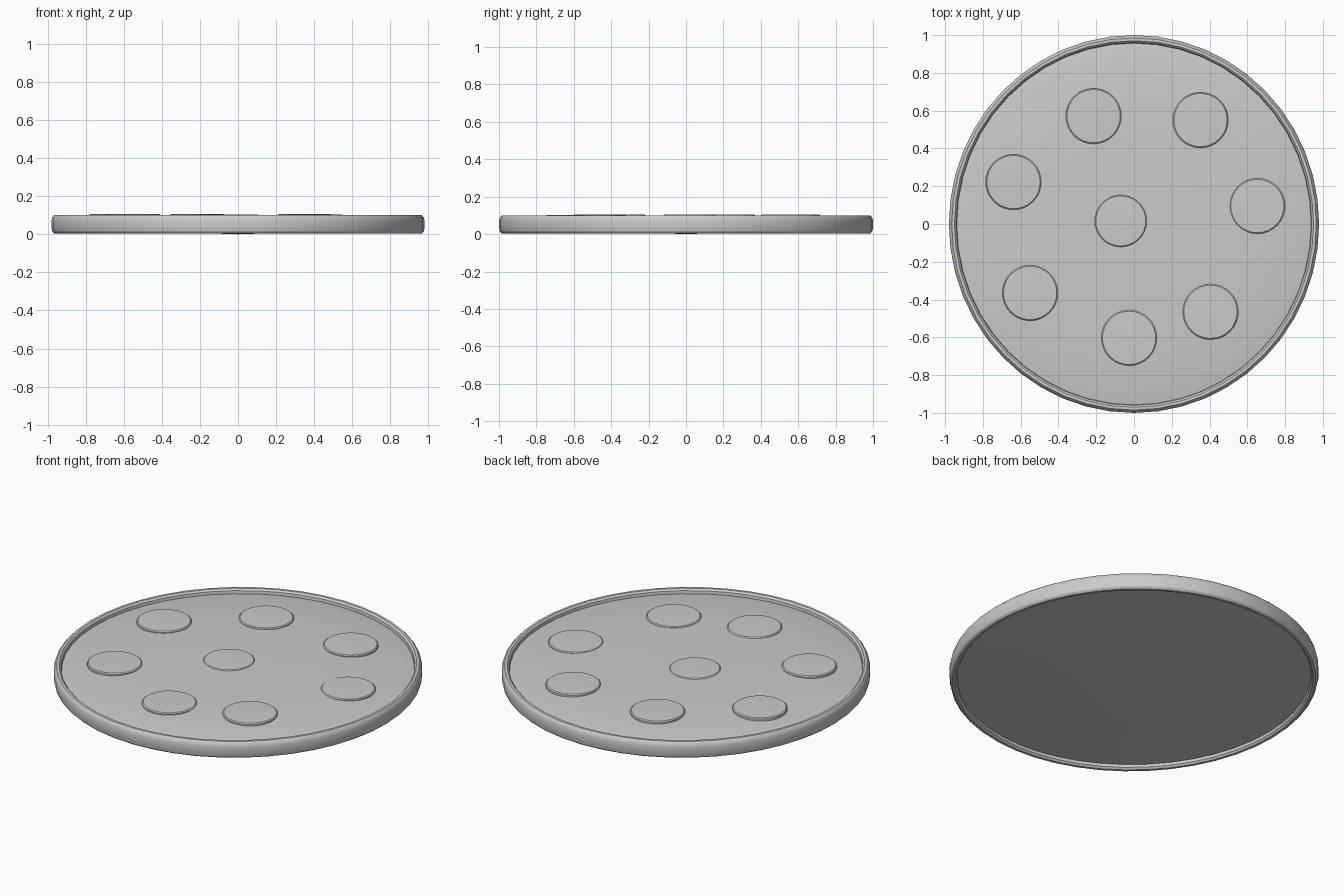
import bpy, bmesh, math

if "Cube" in bpy.data.objects:
    bpy.data.objects.remove(bpy.data.objects["Cube"])

SX = 0.98  # the disc is slightly narrower in x than in y


def lathe(name, profile, segs, sx=1.0, closed=False, loc=(0, 0, 0), angle=30):
    """Revolve (radius, z) points around z; radius 0 becomes a single pole."""
    bm = bmesh.new()
    rings = []
    for r, z in profile:
        if r == 0:
            rings.append([bm.verts.new((0, 0, z))] * segs)
        else:
            rings.append([bm.verts.new((r * sx * math.cos(2 * math.pi * i / segs),
                                        r * math.sin(2 * math.pi * i / segs), z))
                          for i in range(segs)])
    pairs = list(zip(rings, rings[1:]))
    if closed:
        pairs.append((rings[-1], rings[0]))
    for a, b in pairs:
        for i in range(segs):
            j = (i + 1) % segs
            quad = list(dict.fromkeys((a[i], a[j], b[j], b[i])))
            bm.faces.new(quad)
    bmesh.ops.recalc_face_normals(bm, faces=bm.faces)
    mesh = bpy.data.meshes.new(name)
    bm.to_mesh(mesh)
    bm.free()
    ob = bpy.data.objects.new(name, mesh)
    bpy.context.collection.objects.link(ob)
    ob.location = loc
    bpy.ops.object.select_all(action='DESELECT')
    ob.select_set(True)
    bpy.context.view_layer.objects.active = ob
    bpy.ops.object.shade_smooth_by_angle(angle=math.radians(angle))
    return ob


# Crust: thin upright rim with rounded top and bottom edges
lathe("crust_rim", [(0.985, 0.004), (0.995, 0.014), (1.0, 0.035), (1.0, 0.072),
                    (0.995, 0.090), (0.985, 0.100), (0.970, 0.100),
                    (0.960, 0.090), (0.957, 0.072), (0.957, 0.035),
                    (0.960, 0.014), (0.970, 0.004)], 48, SX, closed=True)

# Base and cheese: shallow lens filling the rim
lathe("cheese_base", [(0, 0.0), (0.50, 0.016), (0.965, 0.030), (0.965, 0.072),
                      (0.89, 0.085), (0.60, 0.095), (0.30, 0.099), (0, 0.100)], 48, SX)

# Topping slices: x, y, radius, top height
slices = [(-0.214, 0.571, 0.147, 0.106), (0.352, 0.55, 0.147, 0.106),
          (-0.638, 0.222, 0.147, 0.106), (0.653, 0.095, 0.147, 0.100),
          (-0.07, 0.016, 0.138, 0.105), (-0.55, -0.365, 0.147, 0.106),
          (0.405, -0.465, 0.147, 0.104), (-0.026, -0.603, 0.147, 0.103)]
for n, (x, y, r, top) in enumerate(slices, 1):
    lathe(f"topping_slice_{n}", [(0, -0.03), (r, -0.03), (r, -0.006),
                                 (r * 0.96, -0.001), (r * 0.85, 0), (0, 0)],
          32, loc=(x, y, top))
